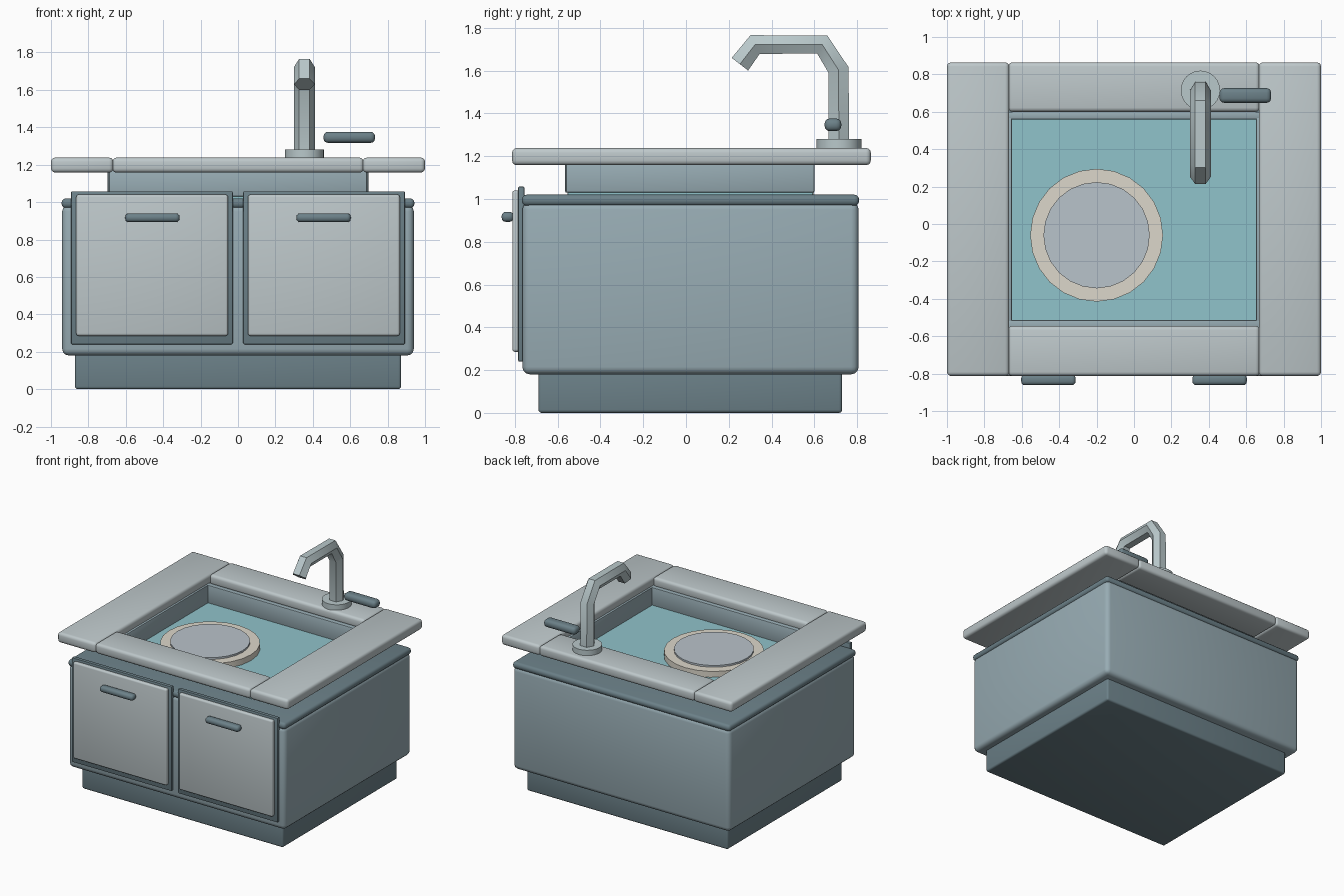
import bpy, bmesh, math
from mathutils import Vector

if "Cube" in bpy.data.objects:
    bpy.data.objects.remove(bpy.data.objects["Cube"])


def material(name, rgb):
    m = bpy.data.materials.new(name)
    m.diffuse_color = (*[c ** 2.2 for c in rgb], 1)
    m.use_nodes = True
    m.node_tree.nodes["Principled BSDF"].inputs["Base Color"].default_value = m.diffuse_color
    return m


BODY = material("body_grey_blue", (0.59, 0.67, 0.70))
DARK = material("dark_slate", (0.42, 0.50, 0.53))
LIGHT = material("pale_grey", (0.74, 0.78, 0.79))
METAL = material("tap_metal", (0.72, 0.78, 0.79))
WATER = material("basin_teal", (0.56, 0.76, 0.79))
CREAM = material("plate_cream", (0.86, 0.84, 0.79))
PLATE = material("plate_grey", (0.72, 0.76, 0.79))


def finish(name, bm, mat):
    bmesh.ops.recalc_face_normals(bm, faces=bm.faces)
    me = bpy.data.meshes.new(name)
    bm.to_mesh(me)
    bm.free()
    ob = bpy.data.objects.new(name, me)
    bpy.context.collection.objects.link(ob)
    me.materials.append(mat)
    bpy.ops.object.select_all(action='DESELECT')
    ob.select_set(True)
    bpy.context.view_layer.objects.active = ob
    bpy.ops.object.shade_smooth_by_angle(angle=math.radians(40))
    return ob


def box(name, x, y, z, mat, bevel=0.01, segments=3):
    """Rounded box from (min, max) ranges."""
    bm = bmesh.new()
    bmesh.ops.create_cube(bm, size=1)
    for v in bm.verts:
        v.co = [sum(r) / 2 + c * (r[1] - r[0]) for r, c in zip((x, y, z), v.co)]
    bmesh.ops.bevel(bm, geom=bm.edges[:], offset=bevel, segments=segments,
                    profile=0.5, affect='EDGES')
    return finish(name, bm, mat)


def disc(name, x, y, z, radius, mat, sides=24):
    bm = bmesh.new()
    bmesh.ops.create_cone(bm, cap_ends=True, segments=sides, radius1=radius,
                          radius2=radius, depth=z[1] - z[0])
    bmesh.ops.translate(bm, verts=bm.verts, vec=(x, y, sum(z) / 2))
    return finish(name, bm, mat)


def tube(name, x, path, radius, mat, sides=6):
    """Sweep a polygon along a (y, z) path."""
    bm = bmesh.new()
    pts = [Vector((x, y, z)) for y, z in path]
    rings = []
    for i, p in enumerate(pts):
        t = Vector()
        if i:
            t += (p - pts[i - 1]).normalized()
        if i < len(pts) - 1:
            t += (pts[i + 1] - p).normalized()
        side = Vector((1, 0, 0))
        up = t.normalized().cross(side)
        rings.append([bm.verts.new(p + radius * (math.cos(a) * side + math.sin(a) * up))
                      for a in (math.tau * k / sides for k in range(sides))])
    for a, b in zip(rings, rings[1:]):
        for k in range(sides):
            n = (k + 1) % sides
            bm.faces.new((a[k], a[n], b[n], b[k]))
    bm.faces.new(rings[0])
    bm.faces.new(rings[-1])
    ob = finish(name, bm, mat)
    bpy.ops.object.shade_smooth_by_angle(angle=math.radians(62))
    return ob


# Cabinet
box("kick_base", (-0.872, 0.872), (-0.69, 0.73), (0, 0.22), DARK, 0.015)
box("cabinet_body", (-0.94, 0.94), (-0.765, 0.807), (0.18, 0.985), BODY, 0.035)
box("cabinet_top", (-0.943, 0.943), (-0.767, 0.809), (0.968, 1.02), DARK, 0.022)

# Doors with frames and handles
for side, s in (("left", -1), ("right", 1)):
    def span(a, b):
        return tuple(sorted((s * a, s * b)))
    box(side + "_door_frame", span(0.028, 0.892), (-0.785, -0.755), (0.24, 1.058), DARK, 0.006, 2)
    box(side + "_door_panel", span(0.053, 0.865), (-0.812, -0.775), (0.285, 1.04), LIGHT, 0.013)
    box(side + "_door_handle", span(0.312, 0.603), (-0.862, -0.805), (0.893, 0.94), DARK, 0.02)

# Basin
box("basin_floor", (-0.685, 0.685), (-0.555, 0.595), (1.01, 1.037), WATER, 0.004, 1)
box("basin_wall_front", (-0.69, 0.69), (-0.565, -0.513), (1.03, 1.175), BODY, 0.006, 2)
box("basin_wall_back", (-0.69, 0.69), (0.56, 0.60), (1.03, 1.175), BODY, 0.006, 2)
for side, s in (("left", -1), ("right", 1)):
    xs = tuple(sorted((s * 0.652, s * 0.697)))
    box("basin_wall_" + side, xs, (-0.56, 0.597), (1.03, 1.175), BODY, 0.006, 2)

# Plate in the basin
disc("plate_rim", -0.2, -0.06, (1.03, 1.083), 0.355, CREAM)
disc("plate_centre", -0.2, -0.06, (1.04, 1.097), 0.284, PLATE)

# Worktop
top_z = (1.158, 1.238)
box("worktop_left", (-1, -0.667), (-0.813, 0.864), top_z, LIGHT, 0.022)
box("worktop_right", (0.667, 1), (-0.813, 0.864), top_z, LIGHT, 0.022)
box("worktop_front", (-0.672, 0.672), (-0.813, -0.545), top_z, LIGHT, 0.022)
box("worktop_back", (-0.672, 0.672), (0.6, 0.864), top_z, LIGHT, 0.022)

# Tap
disc("tap_flange", 0.355, 0.715, (1.23, 1.28), 0.105, METAL)
tube("tap_spout", 0.355, [(0.715, 1.24), (0.713, 1.603), (0.637, 1.722),
                          (0.323, 1.722), (0.252, 1.63)], 0.056, METAL)
box("tap_lever", (0.457, 0.733), (0.648, 0.726), (1.317, 1.376), DARK, 0.024)
